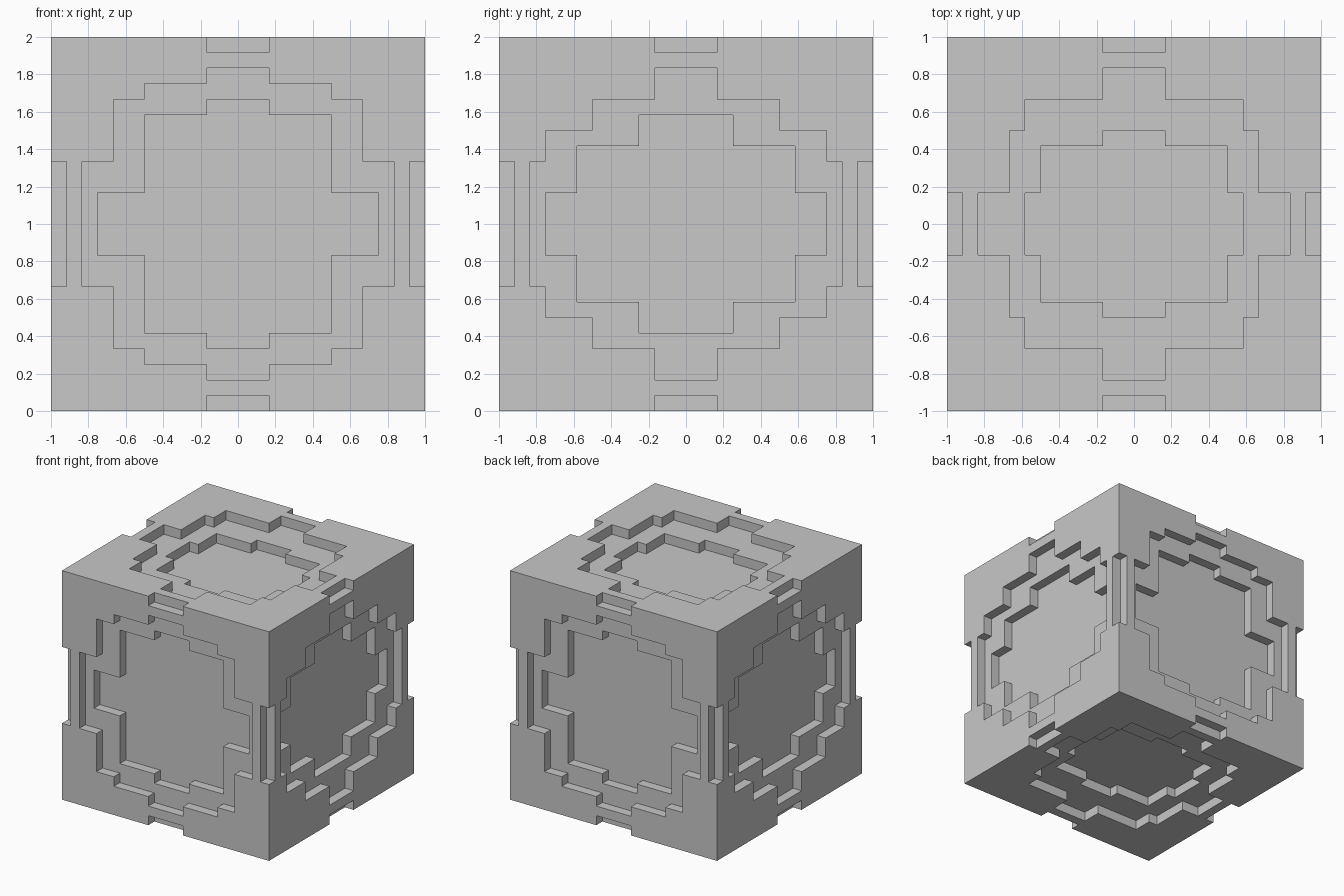
import bpy
import bmesh
from mathutils import Matrix, Vector

if "Cube" in bpy.data.objects:
    bpy.data.objects.remove(bpy.data.objects["Cube"], do_unlink=True)

U = 1 / 12   # carving step
H = 12       # half the block, in steps

grey = bpy.data.materials.new("stone grey")
grey.use_nodes = True
GREY = (0.58, 0.58, 0.58, 1)
grey.diffuse_color = GREY
grey.node_tree.nodes["Principled BSDF"].inputs["Base Color"].default_value = GREY


def make_object(name, bm):
    bmesh.ops.recalc_face_normals(bm, faces=bm.faces)
    bmesh.ops.scale(bm, vec=(U, U, U), verts=bm.verts)
    bmesh.ops.translate(bm, vec=(0, 0, 1), verts=bm.verts)
    mesh = bpy.data.meshes.new(name)
    bm.to_mesh(mesh)
    bm.free()
    mesh.materials.append(grey)
    obj = bpy.data.objects.new(name, mesh)
    bpy.context.collection.objects.link(obj)
    return obj


def add_box(bm, centre, size):
    bmesh.ops.create_cube(bm, size=1, matrix=Matrix.Translation(centre) @ Matrix.Diagonal((*size, 1)))


def stepped_outline(corners):
    """Mirror one quadrant of outer corners into a full stepped outline."""
    quadrant = []
    for i, (a, b) in enumerate(corners):
        if i:
            quadrant.append((a, corners[i - 1][1]))
        quadrant.append((a, b))
    left = [(-a, b) for a, b in reversed(quadrant)]
    top = quadrant + left
    return top + [(-a, -b) for a, b in top]


def add_recess(bm, axis, corners, depth):
    """Sink a stepped prism into both faces across an axis."""
    across = [i for i in range(3) if i != axis]
    for side in (-1, 1):
        rings = []
        for level in (H + 1, H - depth):
            ring = []
            for a, b in stepped_outline(corners):
                p = Vector()
                p[across[0]], p[across[1]], p[axis] = a, b, side * level
                ring.append(bm.verts.new(p))
            rings.append(ring)
            bm.faces.new(ring)
        n = len(rings[0])
        for i in range(n):
            j = (i + 1) % n
            bm.faces.new((rings[0][i], rings[0][j], rings[1][j], rings[1][i]))


# Outer corners of the recesses, keyed by facing axis
outer = {0: [(10, 4), (9, 6), (6, 8), (2, 10)],
         1: [(10, 4), (8, 8), (6, 9), (2, 10)],
         2: [(10, 2), (8, 6), (7, 8), (2, 10)]}
inner = {0: [(9, 2), (7, 5), (3, 7)],
         1: [(9, 2), (6, 7), (2, 8)],
         2: [(7, 2), (6, 5), (2, 6)]}
notch_length = (4, 4, 8)

# Solid block
bm = bmesh.new()
add_box(bm, (0, 0, 0), (2 * H,) * 3)
block = make_object("carved_block", bm)

# Shallow recesses and the notches on the edges
shallow = bmesh.new()
for axis, corners in outer.items():
    add_recess(shallow, axis, corners, 1)
    for s in (-H, H):
        for t in (-H, H):
            centre, size = [s, t], [2, 2]
            centre.insert(axis, 0)
            size.insert(axis, notch_length[axis])
            add_box(shallow, centre, size)

# Deeper recesses inside them
deep = bmesh.new()
for axis, corners in inner.items():
    add_recess(deep, axis, corners, 2)

cutters = [make_object("shallow_cutter", shallow), make_object("deep_cutter", deep)]
for cutter in cutters:
    cutter.hide_render = True
    mod = block.modifiers.new(cutter.name, 'BOOLEAN')
    mod.operation = 'DIFFERENCE'
    mod.solver = 'EXACT'
    mod.object = cutter

# Bake the carving and drop the cutters
bpy.context.view_layer.update()
carved = bpy.data.meshes.new_from_object(block.evaluated_get(bpy.context.evaluated_depsgraph_get()))
block.modifiers.clear()
block.data = carved
carved.materials.clear()
carved.materials.append(grey)
for poly in carved.polygons:
    poly.material_index = 0
    poly.use_smooth = False
for cutter in cutters:
    bpy.data.objects.remove(cutter, do_unlink=True)
